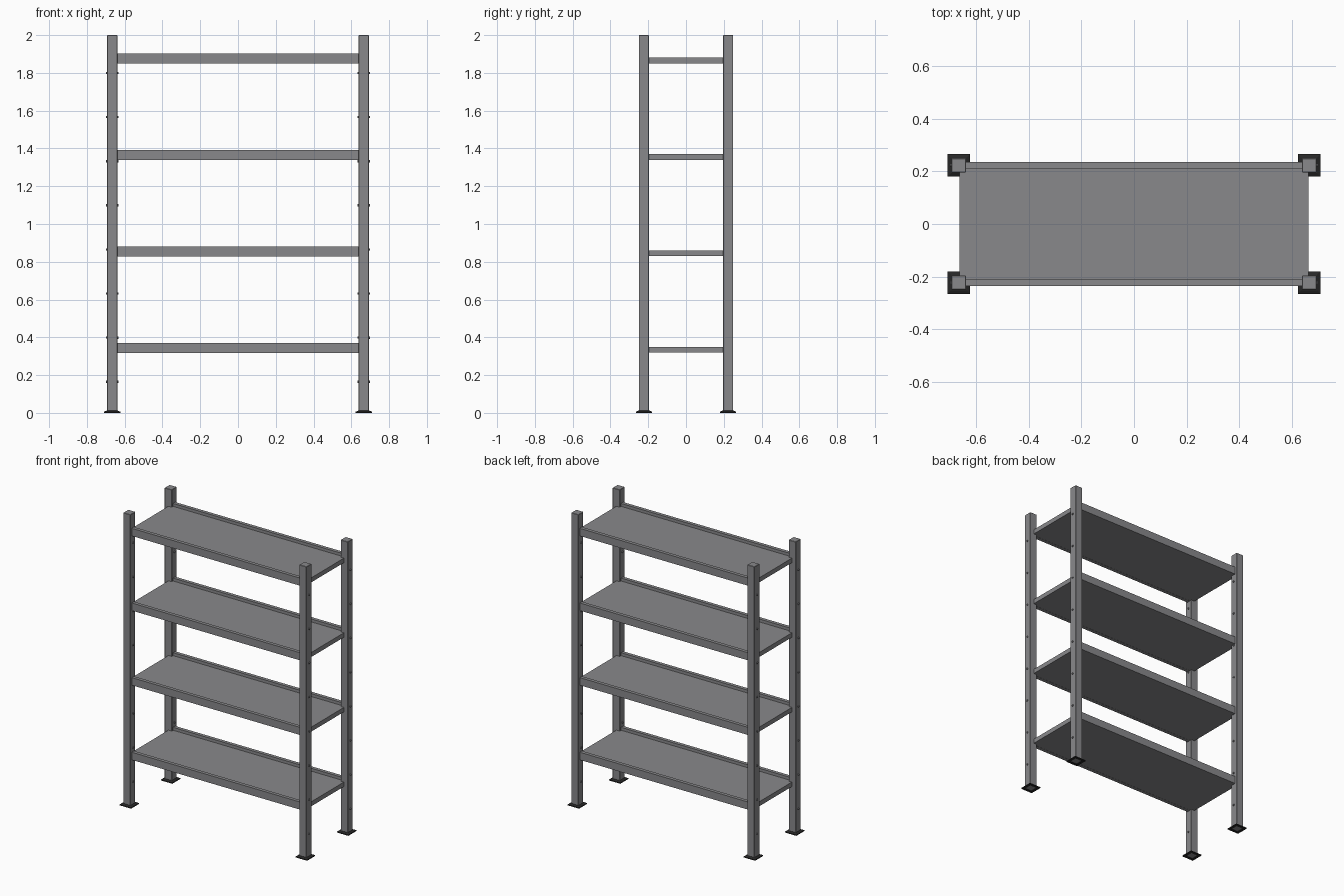
import bpy
import bmesh
from mathutils import Matrix, Vector

cube = bpy.data.objects.get("Cube")
if cube:
    bpy.data.objects.remove(cube, do_unlink=True)


def material(name, color):
    mat = bpy.data.materials.new(name)
    mat.use_nodes = True
    mat.diffuse_color = (*color, 1)
    mat.node_tree.nodes["Principled BSDF"].inputs["Base Color"].default_value = (*color, 1)
    return mat


steel = material("grey steel", (0.25, 0.25, 0.26))
rubber = material("black rubber", (0.02, 0.02, 0.02))


def finish(name, bm, mat):
    mesh = bpy.data.meshes.new(name)
    bmesh.ops.recalc_face_normals(bm, faces=bm.faces)
    bm.to_mesh(mesh)
    bm.free()
    mesh.materials.append(mat)
    obj = bpy.data.objects.new(name, mesh)
    bpy.context.collection.objects.link(obj)
    return obj


def box(name, low, high, mat, bevel=0):
    low, high = Vector(low), Vector(high)
    bm = bmesh.new()
    place = Matrix.Translation((low + high) / 2) @ Matrix.Diagonal((*(high - low), 1))
    bmesh.ops.create_cube(bm, size=1, matrix=place)
    if bevel:
        bmesh.ops.bevel(bm, geom=bm.edges[:], offset=bevel, segments=1, affect="EDGES")
    return finish(name, bm, mat)


def foot(name, x, y):
    # Square collar with a sloped outer edge, open around the post
    rings = [(0.026, 0), (0.043, 0), (0.043, 0.006), (0.030, 0.012), (0.026, 0.012)]
    bm = bmesh.new()
    loops = [[bm.verts.new((x + sx * r, y + sy * r, z))
              for sx, sy in ((-1, -1), (1, -1), (1, 1), (-1, 1))] for r, z in rings]
    for a, b in zip(loops, loops[1:] + loops[:1]):
        for i in range(4):
            j = (i + 1) % 4
            bm.faces.new((a[i], a[j], b[j], b[i]))
    return finish(name, bm, rubber)


POST_X, POST_Y, HALF = 0.666, 0.223, 0.027

# Posts, feet and cross bolts
for side, sx in (("left", 1), ("right", -1)):
    for end, sy in (("front", -1), ("back", 1)):
        x, y = sx * POST_X, sy * POST_Y
        tag = f"{end}_{side}"
        box(f"{tag}_post", (x - HALF, y - HALF, 0.003), (x + HALF, y + HALF, 2), steel, 0.002)
        foot(f"{tag}_foot", x, y)
        bm = bmesh.new()
        for i in range(8):
            place = Matrix.Translation((x, y, 0.165 + i * 0.2335)) @ Matrix.Rotation(1.5708, 4, "Y")
            bmesh.ops.create_cone(bm, cap_ends=True, segments=8, radius1=0.006, radius2=0.006,
                                  depth=0.066, matrix=place)
        finish(f"{tag}_bolts", bm, steel)

# Shelves with a raised rail along the front and back
for i in range(4):
    base = 0.318 + i * 0.5105
    box(f"shelf_{i + 1}", (-0.664, -0.212, base + 0.001), (0.664, 0.212, base + 0.032), steel)
    for end, sy in (("front", -1), ("back", 1)):
        ys = sorted((sy * 0.211, sy * 0.235))
        box(f"{end}_rail_{i + 1}", (-0.664, ys[0], base), (0.664, ys[1], base + 0.052), steel)
